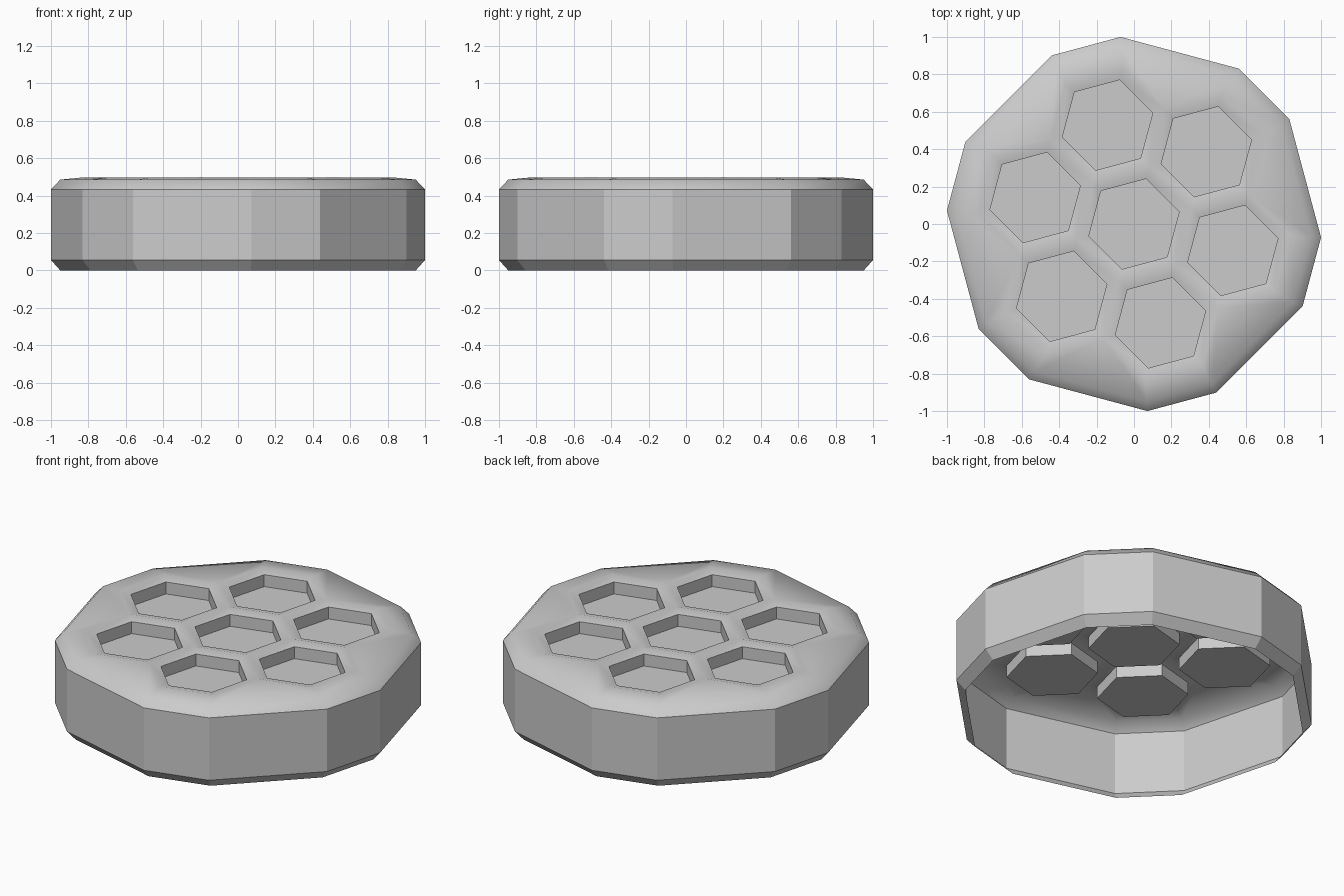
import bpy, bmesh
from math import cos, sin, radians, sqrt, atan2, degrees

if "Cube" in bpy.data.objects:
    bpy.data.objects.remove(bpy.data.objects["Cube"])

PITCH = 0.547                # distance between neighbouring cells
CELL = PITCH / sqrt(3)       # full cell radius (ridge lines)
PIT = 0.25                   # pocket radius
R = 1.0026                   # outer radius at the corners
Z_RIDGE, Z_RIM, Z_FLOOR = 0.497, 0.482, 0.41
HALF = degrees(atan2(CELL / 2, PITCH * 1.5))   # half angle of a short side
OUT_R = sqrt((PITCH * 1.5) ** 2 + (CELL / 2) ** 2)


def pol(r, a, z, cx=0, cy=0):
    return (cx + r * cos(radians(a)), cy + r * sin(radians(a)), z)


def ring(r, z):
    """Twelve-sided outline: a hexagon with cut corners, counter-clockwise."""
    return [pol(r, 45 + 60 * k + s * HALF, z) for k in range(6) for s in (-1, 1)]


def face(bm, pts):
    return bm.faces.new([bm.verts.new(p) for p in pts])


def band(bm, low, high):
    """Quads between two equal loops."""
    n = len(low)
    for i in range(n):
        j = (i + 1) % n
        face(bm, (low[i], low[j], high[j], high[i]))


def finish(bm, name, is_sharp):
    bmesh.ops.remove_doubles(bm, verts=bm.verts, dist=0.0005)
    for f in bm.faces:
        f.smooth = True
    for e in bm.edges:
        if is_sharp(e):
            e.smooth = False
    mesh = bpy.data.meshes.new(name)
    bm.to_mesh(mesh)
    bm.free()
    ob = bpy.data.objects.new(name, mesh)
    bpy.context.collection.objects.link(ob)
    return ob


# Side wall with the lower chamfer, open underneath
bm = bmesh.new()
loops = [ring(0.95 * R, 0), ring(R, 0.056), ring(R, 0.433)]
for low, high in zip(loops, loops[1:]):
    band(bm, low, high)
finish(bm, "side_wall", lambda e: True)

# Top: upper chamfer, sloping border, seven hexagonal pockets
bm = bmesh.new()
edge = ring(0.95 * R, 0.486)
band(bm, ring(R, 0.433), edge)
inner = ring(OUT_R, Z_RIDGE)
for k in range(6):
    a, b, c = 2 * k, 2 * k + 1, (2 * k + 2) % 12
    notch = pol(2 * CELL, 75 + 60 * k, Z_RIDGE)
    face(bm, (edge[a], edge[b], inner[b], inner[a]))
    face(bm, (edge[b], notch, inner[b]))
    face(bm, (edge[b], edge[c], notch))
    face(bm, (edge[c], inner[c], notch))

centres = [(0, 0)] + [pol(PITCH, 45 + 60 * k, 0)[:2] for k in range(6)]
for cx, cy in centres:
    ridge, rim, floor = [
        [pol(r, 15 + 60 * i, z, cx, cy) for i in range(6)]
        for r, z in ((CELL, Z_RIDGE), (PIT, Z_RIM), (PIT, Z_FLOOR))]
    band(bm, ridge, rim)
    band(bm, rim, floor)
    face(bm, floor)


def pocket_edge(e):
    return len(e.link_faces) < 2 or min(v.co.z for v in e.verts) < Z_RIM + 0.001 \
        and max(v.co.z for v in e.verts) < Z_RIM + 0.001


finish(bm, "honeycomb_top", pocket_edge)
